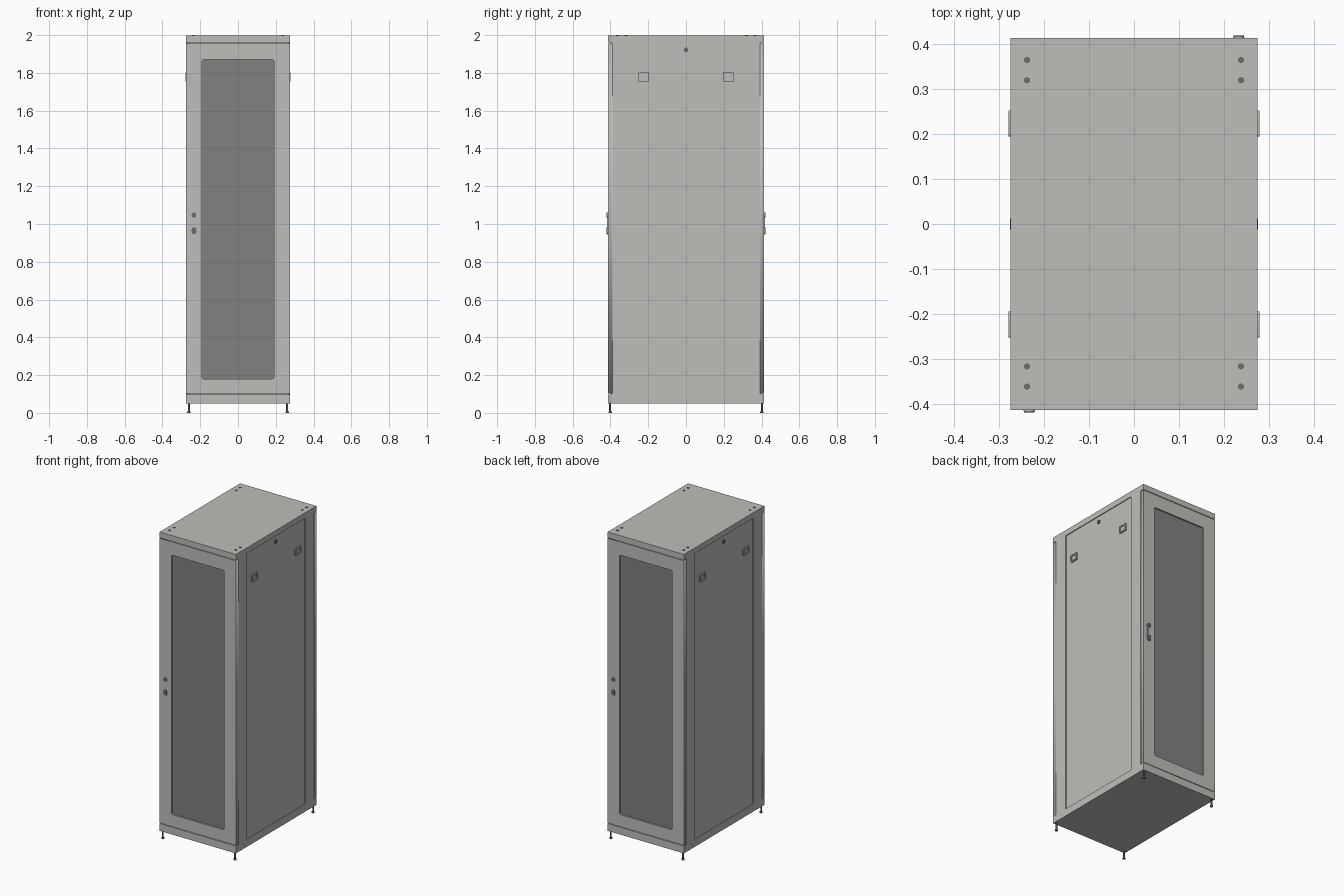
import bpy
from math import pi, cos, sin
from mathutils import Matrix

cube = bpy.data.objects.get("Cube")
if cube:
    bpy.data.objects.remove(cube, do_unlink=True)


def material(name, rgb):
    m = bpy.data.materials.new(name)
    m.use_nodes = True
    m.diffuse_color = (*rgb, 1)
    m.node_tree.nodes["Principled BSDF"].inputs["Base Color"].default_value = (*rgb, 1)
    return m


GREY = material("light grey paint", (0.51, 0.52, 0.49))
MESH = material("dark grey window", (0.22, 0.22, 0.22))
METAL = material("dark metal", (0.15, 0.15, 0.15))


def box(name, lo, hi, mat):
    mid = [(a + b) / 2 for a, b in zip(lo, hi)]
    bpy.ops.mesh.primitive_cube_add(size=1, location=mid)
    ob = bpy.context.object
    ob.name = name
    ob.scale = [b - a for a, b in zip(lo, hi)]
    bpy.ops.object.transform_apply(location=False, rotation=False, scale=True)
    ob.data.materials.append(mat)
    return ob


def facing(angle, dist):
    """Frame whose local z points out of one wall, at a distance from the centre."""
    return Matrix.Rotation(angle, 4, "Z") @ Matrix.Rotation(pi / 2, 4, "X") @ Matrix.Translation((0, 0, dist))


def rounded(cx, cy, w, h, r, steps=4):
    """Outline of a rounded rectangle."""
    pts = []
    for q, (sx, sy) in enumerate([(1, 1), (-1, 1), (-1, -1), (1, -1)]):
        for i in range(steps + 1):
            a = (q + i / steps) * pi / 2
            pts.append((cx + sx * (w / 2 - r) + r * cos(a), cy + sy * (h / 2 - r) + r * sin(a)))
    return pts


def plate(name, loops, near, far, angle, mat):
    """Flat plate from outlines; inner outlines become holes."""
    cu = bpy.data.curves.new(name, "CURVE")
    cu.dimensions = "2D"
    cu.fill_mode = "BOTH"
    cu.extrude = (far - near) / 2
    for pts in loops:
        sp = cu.splines.new("POLY")
        sp.points.add(len(pts) - 1)
        for p, (x, y) in zip(sp.points, pts):
            p.co = (x, y, 0, 1)
        sp.use_cyclic_u = True
    ob = bpy.data.objects.new(name, cu)
    bpy.context.collection.objects.link(ob)
    ob.matrix_world = facing(angle, (near + far) / 2)
    bpy.ops.object.select_all(action="DESELECT")
    ob.select_set(True)
    bpy.context.view_layer.objects.active = ob
    bpy.ops.object.convert(target="MESH")
    ob = bpy.context.object
    ob.data.materials.append(mat)
    return ob


def cylinder(name, r, depth, loc, mat, sides=16, matrix=None):
    bpy.ops.mesh.primitive_cylinder_add(vertices=sides, radius=r, depth=depth)
    ob = bpy.context.object
    ob.name = name
    ob.matrix_world = (matrix or Matrix()) @ Matrix.Translation(loc)
    ob.data.materials.append(mat)
    if sides > 6:
        bpy.ops.object.shade_smooth_by_angle()
    return ob


W, D = 0.275, 0.414          # half width and half depth
LOW, HIGH = 0.098, 1.96      # top of plinth, underside of roof

# Cabinet: recessed inner walls, plinth, roof
box("inner_walls", (-0.27, -0.398, 0.06), (0.27, 0.398, 1.99), GREY)
box("plinth", (-W, -D, 0.05), (W, D, LOW), GREY)
box("roof", (-W, -D, HIGH), (W, D, 1.997), GREY)

# Corner posts framing the recessed side panels
for side, s in (("left", 1), ("right", -1)):
    xs = sorted((s * 0.262, s * W))
    box(side + "_front_post", (xs[0], -0.39, LOW), (xs[1], -0.3, HIGH), GREY)
    box(side + "_rear_post", (xs[0], 0.3, LOW), (xs[1], 0.388, HIGH), GREY)

# Doors with windows and handles, the rear being the front turned round
for end, angle, back in (("front", 0, 0.39), ("rear", pi, 0.3925)):
    edge = [(-W, 0.102), (W, 0.102), (W, 1.956), (-W, 1.956)]
    plate(end + "_door", [edge, rounded(0, 1.025, 0.38, 1.69, 0.01)], back, D, angle, GREY)
    plate(end + "_window", [rounded(0, 1.025, 0.385, 1.695, 0.01)], 0.396, 0.404, angle, MESH)
    hx = -0.233
    plate(end + "_handle_base", [rounded(hx, 1.002, 0.026, 0.118, 0.0125)], 0.412, 0.416, angle, GREY)
    plate(end + "_handle_grip", [rounded(hx, 1.002, 0.014, 0.07, 0.004)], 0.415, 0.4185, angle, GREY)
    for part, z, h in (("lock", 1.047, 0.026), ("pivot", 0.964, 0.036)):
        plate(end + "_handle_" + part, [rounded(hx, z, 0.024, h, 0.01)], 0.415, 0.42, angle, METAL)

# Side latches and locks
for side, angle in (("left", pi / 2), ("right", -pi / 2)):
    for where in (-0.224, 0.224):
        rim = rounded(where, 1.778, 0.058, 0.048, 0.004)
        hole = rounded(where, 1.778, 0.04, 0.03, 0.003)
        plate(side + "_latch_rim", [rim, hole], 0.268, 0.279, angle, GREY)
        plate(side + "_latch_tab", [hole], 0.268, 0.274, angle, GREY)
    cylinder(side + "_panel_lock", 0.012, 0.01, (0, 1.922, 0.271), METAL, 20, facing(angle, 0))

# Roof bolts, levelling feet
for x in (-0.238, 0.238):
    for y in (0.365, 0.32, -0.317, -0.362):
        cylinder("roof_bolt", 0.0075, 0.006, (x, y, 1.997), METAL, 6)
for x in (-0.26, 0.26):
    for y in (-0.402, 0.402):
        cylinder("foot_stem", 0.005, 0.052, (x, y, 0.028), METAL)
        cylinder("foot_pad", 0.009, 0.008, (x, y, 0.004), METAL)
